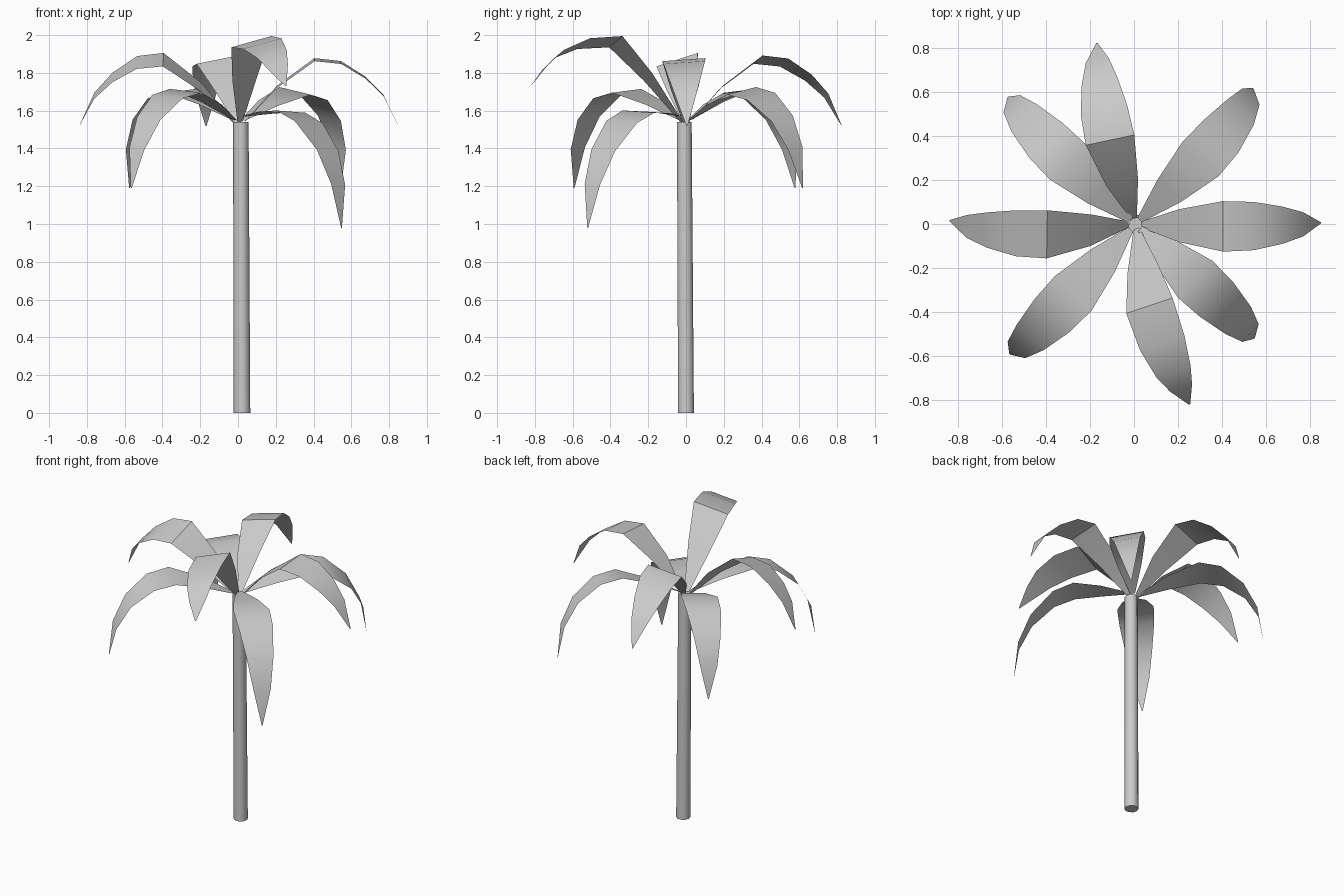
import bpy, bmesh, math
from mathutils import Vector

if "Cube" in bpy.data.objects:
    bpy.data.objects.remove(bpy.data.objects["Cube"])

HALF_WIDTHS = [.015, .075, .115, .11, .085, .055, .003]
BASE = Vector((0.005, -0.003, 1.54))

# frond arches: (distance outward, height above crown)
HIGH = [(.03, 0), (.2, .185), (.40, .33), (.54, .315), (.67, .235), (.765, .14), (.845, -.02)]
TOP = [(.02, 0), (.2, .24), (.37, .425), (.55, .415), (.69, .36), (.77, .29), (.855, .19)]
MID = [(.03, .01), (.22, .1), (.42, .165), (.56, .135), (.70, .02), (.785, -.14), (.82, -.35)]
LOW = [(.03, .03), (.2, .05), (.37, .055), (.5, .0), (.64, -.15), (.72, -.33), (.75, -.56)]


def make_object(name, bm):
    mesh = bpy.data.meshes.new(name)
    bm.to_mesh(mesh)
    bm.free()
    obj = bpy.data.objects.new(name, mesh)
    bpy.context.collection.objects.link(obj)
    bpy.ops.object.select_all(action='DESELECT')
    obj.select_set(True)
    bpy.context.view_layer.objects.active = obj
    bpy.ops.object.shade_smooth_by_angle(angle=math.radians(40))
    return obj


def frond(name, profile, azimuth, roll):
    a, t = math.radians(azimuth), math.radians(roll)
    out = Vector((math.cos(a), math.sin(a), 0))
    left = Vector((-math.sin(a), math.cos(a), 0))
    across = left * math.cos(t) + Vector((0, 0, math.sin(t)))
    bm = bmesh.new()
    rows = []
    for (r, h), w in zip(profile, HALF_WIDTHS):
        c = BASE + out * r + Vector((0, 0, h)) - left * (h * 0.5 * math.sin(t))
        rows.append((bm.verts.new(c - across * w), bm.verts.new(c + across * w)))
    for (r0, l0), (r1, l1) in zip(rows, rows[1:]):
        bm.faces.new((r0, r1, l1, l0))
    return make_object(name, bm)


# trunk, slightly tapered and leaning
bm = bmesh.new()
SIDES = 10
rings = []
for cx, cy, z, rad in [(.021, 0, 0, .044), (.015, -.009, 1.54, .041)]:
    rings.append([bm.verts.new((cx + rad * math.cos(2 * math.pi * i / SIDES),
                                cy + rad * math.sin(2 * math.pi * i / SIDES), z))
                  for i in range(SIDES)])
for i in range(SIDES):
    j = (i + 1) % SIDES
    bm.faces.new((rings[0][i], rings[0][j], rings[1][j], rings[1][i]))
bm.faces.new(rings[0][::-1])
bm.faces.new(rings[1])
make_object("trunk", bm)

# crown of eight fronds: profile, azimuth, roll
for name, profile, azimuth, roll in [
    ("frond_right", HIGH, 0.5, 4),
    ("frond_back_right", MID, 47, 10),
    ("frond_back", HIGH, 102, -11),
    ("frond_back_left", MID, 136, -5),
    ("frond_left", HIGH, 179, -18),
    ("frond_front_left", MID, 227, -5),
    ("frond_front", TOP, -71.5, 15),
    ("frond_front_right", LOW, -42.5, -3),
]:
    frond(name, profile, azimuth, roll)
